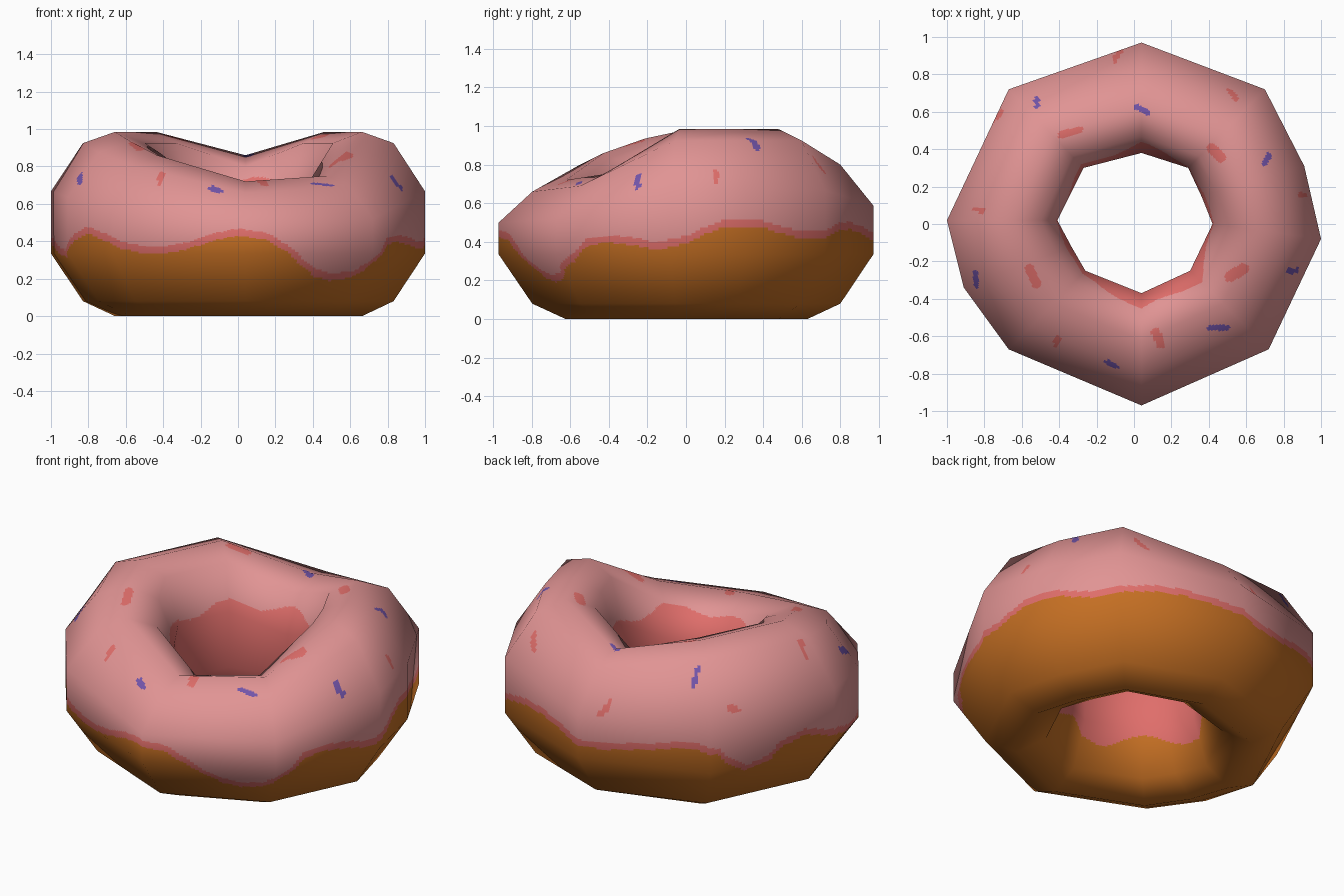
import bpy, bmesh, math
from mathutils import Vector

if "Cube" in bpy.data.objects:
    bpy.data.objects.remove(bpy.data.objects["Cube"])

# Ring stations, counter-clockwise: outer x, y, inner x, y, top height
STATIONS = [
    (1.00, -.08, .42, .00, .985), (.91, .31, .36, .15, .985),
    (.70, .72, .29, .30, .985), (.04, .97, .04, .38, .86),
    (-.67, .72, -.27, .30, .985), (-1.0, .02, -.41, .02, .985),
    (-.91, -.34, -.335, -.12, .935), (-.67, -.67, -.26, -.25, .86),
    (.04, -.97, .04, -.37, .72), (.72, -.67, .30, -.25, .75)]
# Lower edge of the icing on the outside: angle, height
DRIP_A = [0, 6, 12, 18, 25, 32, 38, 45, 58, 66, 75, 87, 96, 110, 127, 135, 140,
          146, 153, 161, 169, 181, 190, 197, 205, 211, 222, 229, 236, 243, 250,
          257, 264, 270, 279, 286, 294, 300, 306, 313, 321, 328, 335, 343, 351, 360]
DRIP_Z = [.39, .44, .475, .48, .47, .44, .415, .42, .46, .465, .45, .41, .405, .43,
          .475, .44, .36, .295, .32, .40, .43, .38, .33, .315, .41, .44, .40, .355,
          .335, .335, .35, .38, .41, .43, .41, .35, .26, .21, .19, .205, .29, .385,
          .395, .385, .36, .39]
# Sprinkles seen from above: x, y, direction, half length, half width
RED = [(-.09, .90, 60, .03, .015), (.53, .69, -50, .025, .015), (-.34, .49, 15, .05, .02),
       (.44, .38, -45, .035, .028), (.55, -.26, 30, .04, .03), (-.54, -.28, -65, .045, .025),
       (.13, -.61, -65, .035, .024), (-.41, -.63, 70, .015, .018), (-.83, .075, -10, .02, .014),
       (.90, .155, -10, .012, .014), (-.73, .58, 45, .02, .015)]
PURPLE = [(-.52, .65, -80, .02, .014), (.045, .61, -28, .035, .015), (.71, .345, 60, .025, .016),
          (.85, -.25, 0, .018, .015), (.45, -.555, 0, .045, .015), (-.12, -.75, -30, .025, .014),
          (-.845, -.295, -85, .035, .014)]
NU, NV = 36, 24     # fine cells per coarse face, for crisp colour borders
BROWN, PINK, REDM, PURP = range(4)


def section(T):
    zo = .5 + (T - .72) * .63
    return [(.42, 0), (.71, .08), (1, .335), (1, zo), (.71, T - .06), (.42, T),
            (.15, T - .06), (0, zo), (0, .335), (.15, .08)]


def drip(a):
    for k in range(len(DRIP_A) - 1):
        if a <= DRIP_A[k + 1]:
            t = (a - DRIP_A[k]) / (DRIP_A[k + 1] - DRIP_A[k])
            t = t * t * (3 - 2 * t) * .5 + t * .5
            return DRIP_Z[k] + t * (DRIP_Z[k + 1] - DRIP_Z[k])
    return DRIP_Z[-1]


def in_sprinkle(p, s):
    dx, dy = p.x - s[0], p.y - s[1]
    if abs(dx) > .09 or abs(dy) > .09:
        return False
    c, n = math.cos(math.radians(s[2])), math.sin(math.radians(s[2]))
    along = max(0, abs(dx * c + dy * n) - s[3])
    return math.hypot(along, dy * c - dx * n) < s[4]


def colour(p, j):
    a = math.degrees(math.atan2(p.y, p.x)) % 360
    w = math.radians(a)
    if j < 5:                                   # outside
        d = drip(a)
        if p.z < d:
            return BROWN
        if p.z < d + .038:
            return REDM
    else:                                       # hole
        if p.z < .26 + .04 * math.sin(5 * w + 1):
            return BROWN
        if j > 5 and p.z < .69 + .025 * math.sin(6 * w) + .03 * math.sin(w):
            return REDM
    if p.z > .5 and 3 <= j <= 6:
        if any(in_sprinkle(p, s) for s in RED):
            return REDM
        if any(in_sprinkle(p, s) for s in PURPLE):
            return PURP
    return PINK


# Coarse ring cage with its smooth normals
NS, NP = len(STATIONS), 10
cage = bmesh.new()
grid = []
for ox, oy, ix, iy, T in STATIONS:
    grid.append([cage.verts.new((ix + f * (ox - ix), iy + f * (oy - iy), z))
                 for f, z in section(T)])
for i in range(NS):
    for j in range(NP):
        k, m = (i + 1) % NS, (j + 1) % NP
        cage.faces.new((grid[i][j], grid[k][j], grid[k][m], grid[i][m]))
cage.normal_update()
co = [[v.co.copy() for v in row] for row in grid]
no = [[v.normal.copy() for v in row] for row in grid]
cage.free()


def sample(tab, i, u, j, v):
    k, m = (i + 1) % NS, (j + 1) % NP
    return tab[i][j].lerp(tab[k][j], u).lerp(tab[i][m].lerp(tab[k][m], u), v)


# Same flat cage faces cut into fine cells
U, V = NS * NU, NP * NV
verts, normals, faces, mats = [], [], [], []
for a in range(U):
    for b in range(V):
        args = (a // NU, a % NU / NU, b // NV, b % NV / NV)
        verts.append(sample(co, *args))
        normals.append(sample(no, *args).normalized())
for a in range(U):
    for b in range(V):
        c, d = (a + 1) % U, (b + 1) % V
        f = (a * V + b, c * V + b, c * V + d, a * V + d)
        faces.append(f)
        mid = (verts[f[0]] + verts[f[1]] + verts[f[2]] + verts[f[3]]) / 4
        mats.append(colour(mid, b // NV))

mesh = bpy.data.meshes.new("iced_ring")
mesh.from_pydata(verts, [], faces)
for name, rgb in (("baked_brown", (.56, .16, .017)), ("icing_pink", (.75, .295, .295)),
                  ("icing_red", (.74, .155, .145)), ("sprinkle_purple", (.17, .09, .40))):
    mat = bpy.data.materials.new(name)
    mat.diffuse_color = (*rgb, 1)
    mat.use_nodes = True
    mat.node_tree.nodes["Principled BSDF"].inputs["Base Color"].default_value = mat.diffuse_color
    mesh.materials.append(mat)
mesh.polygons.foreach_set("material_index", mats)
mesh.polygons.foreach_set("use_smooth", [True] * len(faces))
mesh.update()
mesh.normals_split_custom_set_from_vertices(normals)
bpy.context.collection.objects.link(bpy.data.objects.new("iced_ring", mesh))
